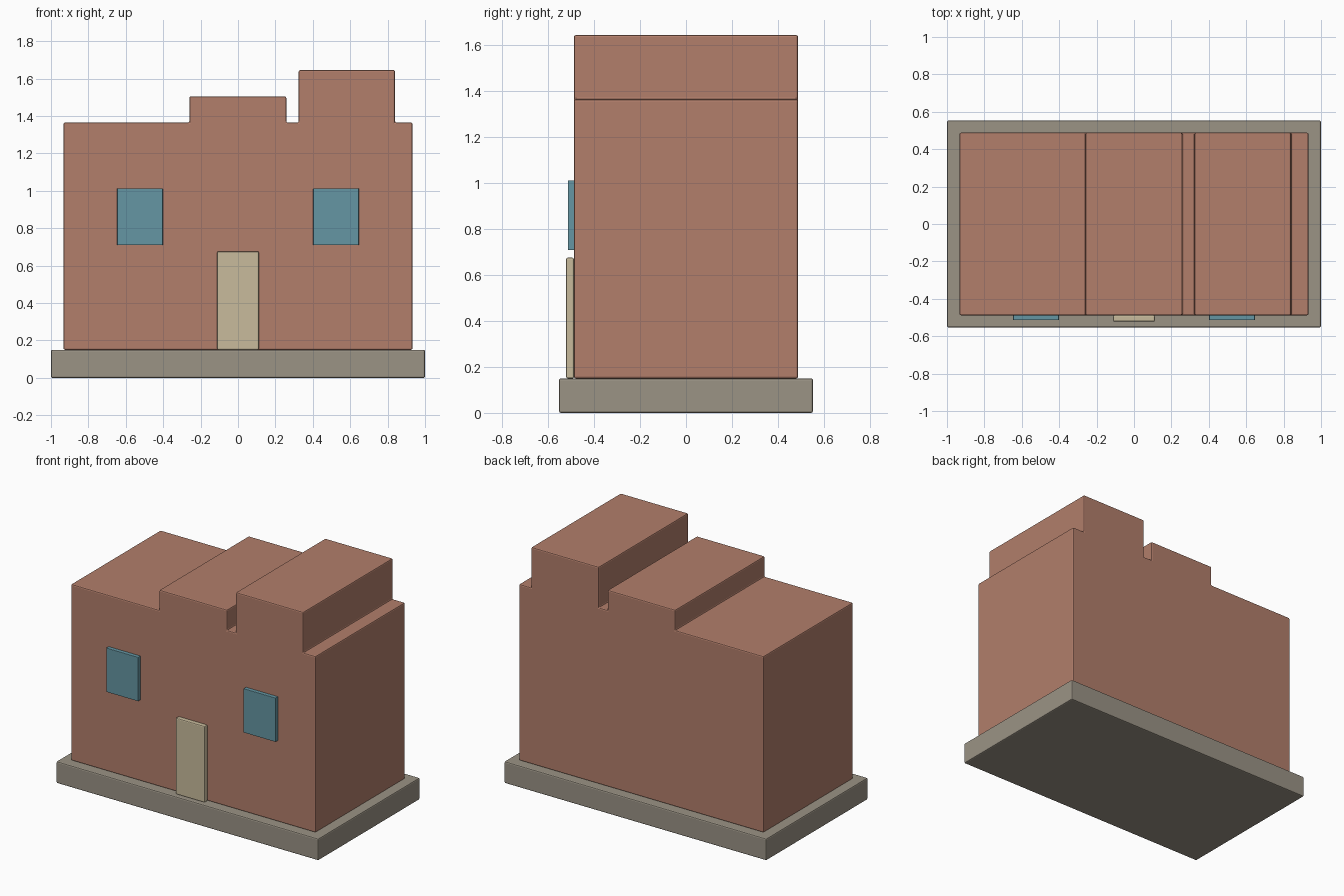
import bpy
import bmesh

if "Cube" in bpy.data.objects:
    bpy.data.objects.remove(bpy.data.objects["Cube"])


def material(name, rgb):
    m = bpy.data.materials.new(name)
    m.diffuse_color = (*rgb, 1.0)
    m.use_nodes = True
    m.node_tree.nodes["Principled BSDF"].inputs["Base Color"].default_value = m.diffuse_color
    return m


BRICK = material("brick", (0.445, 0.209, 0.147))
STONE = material("grey_stone", (0.328, 0.292, 0.235))
GLASS = material("blue_glass", (0.130, 0.305, 0.366))
CREAM = material("cream_paint", (0.578, 0.497, 0.332))


def extrude_outline(name, outline, y0, y1, mat, bevel):
    """Solid from an x-z outline, running from y0 back to y1."""
    bm = bmesh.new()
    face = bm.faces.new([bm.verts.new((x, y0, z)) for x, z in outline])
    new = bmesh.ops.extrude_face_region(bm, geom=[face])["geom"]
    moved = [v for v in new if isinstance(v, bmesh.types.BMVert)]
    bmesh.ops.translate(bm, verts=moved, vec=(0, y1 - y0, 0))
    bmesh.ops.recalc_face_normals(bm, faces=bm.faces)
    mesh = bpy.data.meshes.new(name)
    bm.to_mesh(mesh)
    bm.free()
    mesh.materials.append(mat)
    ob = bpy.data.objects.new(name, mesh)
    bpy.context.collection.objects.link(ob)
    if bevel:
        mod = ob.modifiers.new("edge_bevel", "BEVEL")
        mod.width = bevel
        mod.segments = 2
        mod.limit_method = "ANGLE"
    return ob


def box(name, x0, x1, y0, y1, z0, z1, mat, bevel):
    outline = [(x0, z0), (x1, z0), (x1, z1), (x0, z1)]
    return extrude_outline(name, outline, y0, y1, mat, bevel)


# Foundation slab
box("foundation", -1, 1, -0.553, 0.553, 0, 0.15, STONE, 0.008)

# Building body with its stepped roofline
roof = 1.365
outline = [(-0.933, 0.15), (0.933, 0.15), (0.933, roof),
           (0.84, roof), (0.84, 1.645), (0.324, 1.645), (0.324, roof),
           (0.258, roof), (0.258, 1.505), (-0.26, 1.505), (-0.26, roof),
           (-0.933, roof)]
extrude_outline("building_body", outline, -0.488, 0.488, BRICK, 0.008)

# Door
box("door", -0.111, 0.111, -0.522, -0.488, 0.15, 0.676, CREAM, 0.007)

# Windows, one on each side of the door
for side, cx in (("left", -0.524), ("right", 0.524)):
    box("window_" + side, cx - 0.122, cx + 0.122, -0.514, -0.486,
        0.709, 1.012, GLASS, 0.002)
